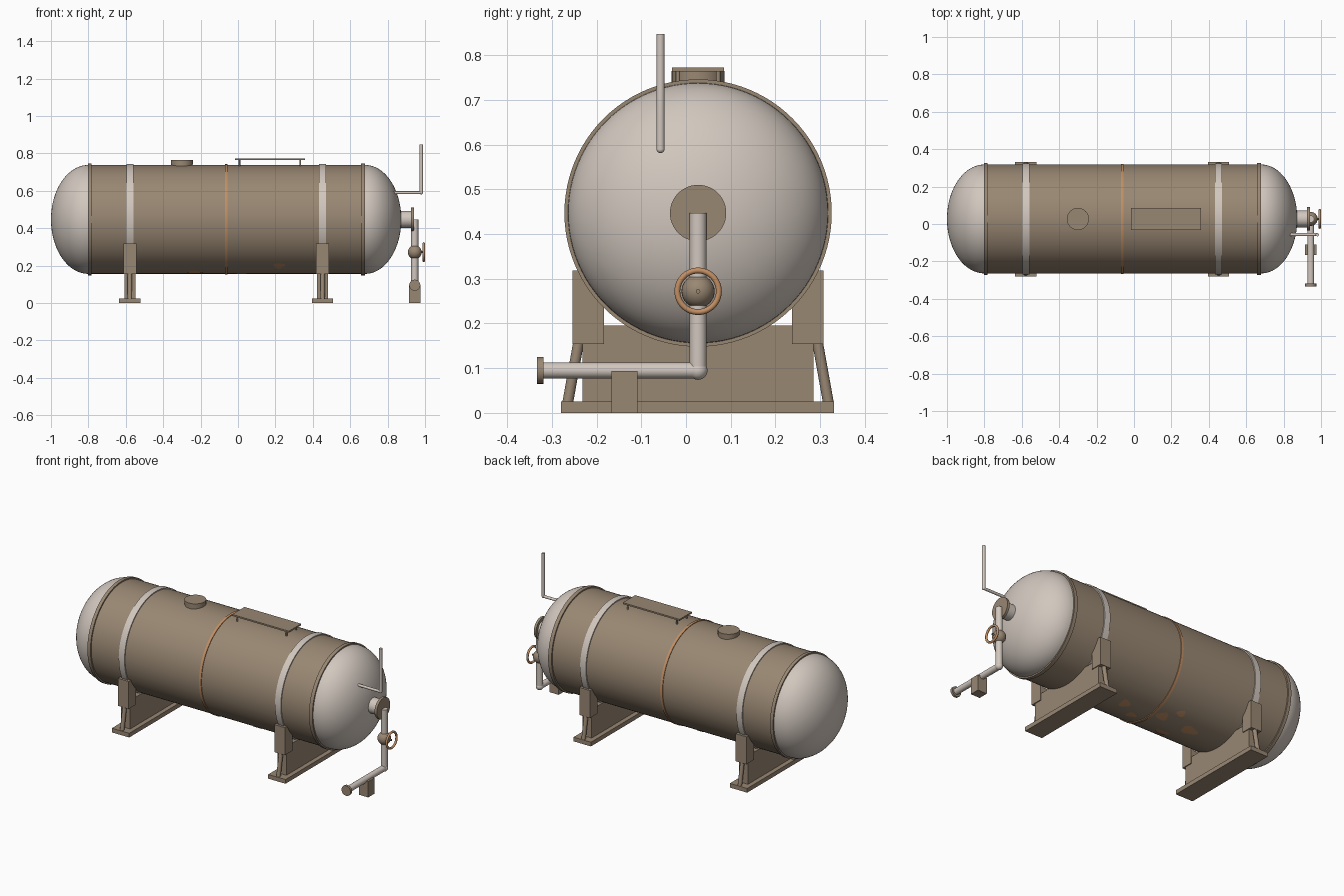
import bpy, bmesh, math
from mathutils import Vector, Matrix

if "Cube" in bpy.data.objects:
    bpy.data.objects.remove(bpy.data.objects["Cube"])

CY, CZ, R = 0.027, 0.447, 0.291      # tank axis and radius


def material(name, rgb):
    m = bpy.data.materials.new(name)
    lin = [c / 12.92 if c < 0.04045 else ((c + 0.055) / 1.055) ** 2.4 for c in rgb]
    m.diffuse_color = (*lin, 1)
    m.use_nodes = True
    m.node_tree.nodes["Principled BSDF"].inputs["Base Color"].default_value = m.diffuse_color
    return m


BROWN = material("tan brown paint", (0.60, 0.53, 0.45))
LIGHT = material("pale grey metal", (0.82, 0.78, 0.745))
COPPER = material("rust orange", (0.76, 0.56, 0.39))


def finish(name, bm, mat):
    bmesh.ops.recalc_face_normals(bm, faces=bm.faces)
    me = bpy.data.meshes.new(name)
    bm.to_mesh(me)
    bm.free()
    me.materials.append(mat)
    me.shade_smooth()
    me.set_sharp_from_angle(angle=math.radians(35))
    ob = bpy.data.objects.new(name, me)
    bpy.context.collection.objects.link(ob)
    return ob


def box(name, lo, hi, mat):
    lo, hi = Vector(lo), Vector(hi)
    bm = bmesh.new()
    bmesh.ops.create_cube(bm, size=1, matrix=Matrix.Translation((lo + hi) / 2) @ Matrix.Diagonal((*(hi - lo), 1)))
    return finish(name, bm, mat)


def rod(name, a, b, r, mat, segs=24):
    a, b = Vector(a), Vector(b)
    rot = (b - a).to_track_quat('Z', 'Y').to_matrix().to_4x4()
    bm = bmesh.new()
    bmesh.ops.create_cone(bm, cap_ends=True, segments=segs, radius1=r, radius2=r,
                          depth=(b - a).length, matrix=Matrix.Translation((a + b) / 2) @ rot)
    return finish(name, bm, mat)


def ball(name, p, r, mat):
    bm = bmesh.new()
    bmesh.ops.create_uvsphere(bm, u_segments=28, v_segments=16, radius=r, matrix=Matrix.Translation(p))
    return finish(name, bm, mat)


def lathe(name, profile, mat, cy=CY, cz=CZ, segs=96, closed=False):
    """Spin an (x, radius) profile around an axis parallel to x."""
    bm = bmesh.new()
    vs = [bm.verts.new((x, cy, cz + r)) for x, r in profile]
    pairs = list(zip(vs, vs[1:])) + ([(vs[-1], vs[0])] if closed else [])
    es = [bm.edges.new(p) for p in pairs]
    bmesh.ops.spin(bm, geom=vs + es, cent=(0, cy, cz), axis=(1, 0, 0), angle=math.tau, steps=segs)
    bmesh.ops.remove_doubles(bm, verts=bm.verts, dist=1e-5)
    return finish(name, bm, mat)


def band(name, x0, x1, r, mat):
    return lathe(name, [(x0, R - 0.01), (x0, r), (x1, r), (x1, R - 0.01)], mat, closed=True)


# Tank shell, domed ends and bands
lathe("tank_shell", [(-0.8, 0), (-0.8, R), (0.68, R), (0.68, 0)], BROWN)
for side, x0, depth in (("left", -0.8, -0.2), ("right", 0.68, 0.193)):
    arc = [math.pi / 2 * i / 20 for i in range(21)]
    lathe(side + "_dome", [(x0 + depth * math.sin(t), R * math.cos(t) if t < 1.57 else 0) for t in arc], LIGHT)
band("left_rim", -0.802, -0.782, 0.299, BROWN)
band("right_rim", 0.658, 0.68, 0.299, BROWN)
band("middle_weld", -0.07, -0.055, 0.295, COPPER)

# Saddles with straps
for side, x in (("left", -0.578), ("right", 0.452)):
    band(side + "_strap", x - 0.019, x + 0.019, 0.297, LIGHT)
    box(side + "_base_plate", (x - 0.057, -0.28, 0), (x + 0.057, 0.331, 0.025), BROWN)
    box(side + "_saddle_web", (x - 0.03, -0.232, 0.025), (x + 0.03, 0.285, 0.195), BROWN)
    for tag, s in (("front", -1), ("back", 1)):
        y = [CY + s * d for d in (0.21, 0.281, 0.295, 0.266)]
        box(f"{side}_{tag}_saddle_horn", (x - 0.035, min(y[:2]), 0.154), (x + 0.035, max(y[:2]), 0.318), BROWN)
        rod(f"{side}_{tag}_strut", (x, y[2] - s * 0.003, 0.02), (x, y[3], 0.165), 0.012, BROWN)

# Manhole with lid and bolts
rod("manhole_neck", (-0.3, CY, 0.7), (-0.3, CY, 0.747), 0.057, BROWN, 48)
rod("manhole_collar", (-0.3, CY, 0.74), (-0.3, CY, 0.765), 0.059, BROWN, 48)

# Walkway plate on posts
box("walkway_plate", (-0.017, -0.031, 0.764), (0.357, 0.085, 0.773), BROWN)
for x in (0.008, 0.333):
    for y in (-0.018, 0.072):
        rod("walkway_post", (x, y, 0.72), (x, y, 0.766), 0.005, BROWN, 12)

# Outlet nozzle, drop pipe and drain
PX = 0.945
rod("outlet_nozzle", (0.84, CY, CZ), (0.93, CY, CZ), 0.045, LIGHT, 40)
rod("outlet_flange", (0.925, CY, CZ), (0.94, CY, CZ), 0.063, BROWN, 48)
rod("drop_pipe", (PX, CY, 0.095), (PX, CY, CZ), 0.019, LIGHT)
ball("pipe_elbow", (PX, CY, 0.095), 0.021, LIGHT)
rod("drain_pipe", (PX, CY, 0.095), (PX, -0.322, 0.095), 0.018, LIGHT)
rod("drain_flange", (PX, -0.333, 0.095), (PX, -0.319, 0.095), 0.03, BROWN)
box("pipe_support", (0.915, -0.167, 0), (0.975, -0.109, 0.094), BROWN)

# Valve and handwheel
ball("valve_body", (PX, CY, 0.272), 0.037, BROWN)
rod("valve_stem", (PX, CY, 0.272), (0.993, CY, 0.272), 0.005, BROWN, 12)
ring = [(0.993 + 0.0065 * math.cos(a), 0.0465 + 0.0065 * math.sin(a))
        for a in (math.tau * i / 12 for i in range(12))]
lathe("handwheel", ring, COPPER, cz=0.272, segs=48, closed=True)

# Vent pipe
rod("vent_arm", (0.82, -0.057, 0.59), (0.98, -0.057, 0.59), 0.008, LIGHT, 16)
ball("vent_elbow", (0.98, -0.057, 0.59), 0.009, LIGHT)
rod("vent_riser", (0.98, -0.057, 0.59), (0.98, -0.057, 0.847), 0.009, LIGHT, 16)

# Rust patches on the belly: x, degrees from the bottom towards the front, length, width
for x, deg, a, b in ((-0.23, 15, .04, .03), (0.22, 32, .03, .025), (0.31, -14, .05, .05), (0.12, -8, .03, .03),
                     (-0.12, -12, .035, .03), (-0.2, -24, .025, .02), (-0.32, -8, .05, .03), (0.02, 5, .03, .025)):
    t = math.radians(deg)
    n = Vector((0, -math.sin(t), -math.cos(t)))
    bm = bmesh.new()
    bmesh.ops.create_grid(bm, x_segments=2, y_segments=2, size=0.01)
    bm.clear()
    rim = []
    for k in range(20):
        u = math.tau * k / 20
        w = 1 + 0.15 * math.sin(3 * u + deg)
        th = t + b * w * math.sin(u) / R
        rim.append(bm.verts.new((x + a * w * math.cos(u), CY - 0.293 * math.sin(th), CZ - 0.293 * math.cos(th))))
    mid = bm.verts.new(Vector((x, CY, CZ)) + n * 0.2935)
    for k in range(20):
        bm.faces.new((rim[k], rim[(k + 1) % 20], mid))
    finish("rust_patch", bm, COPPER)
